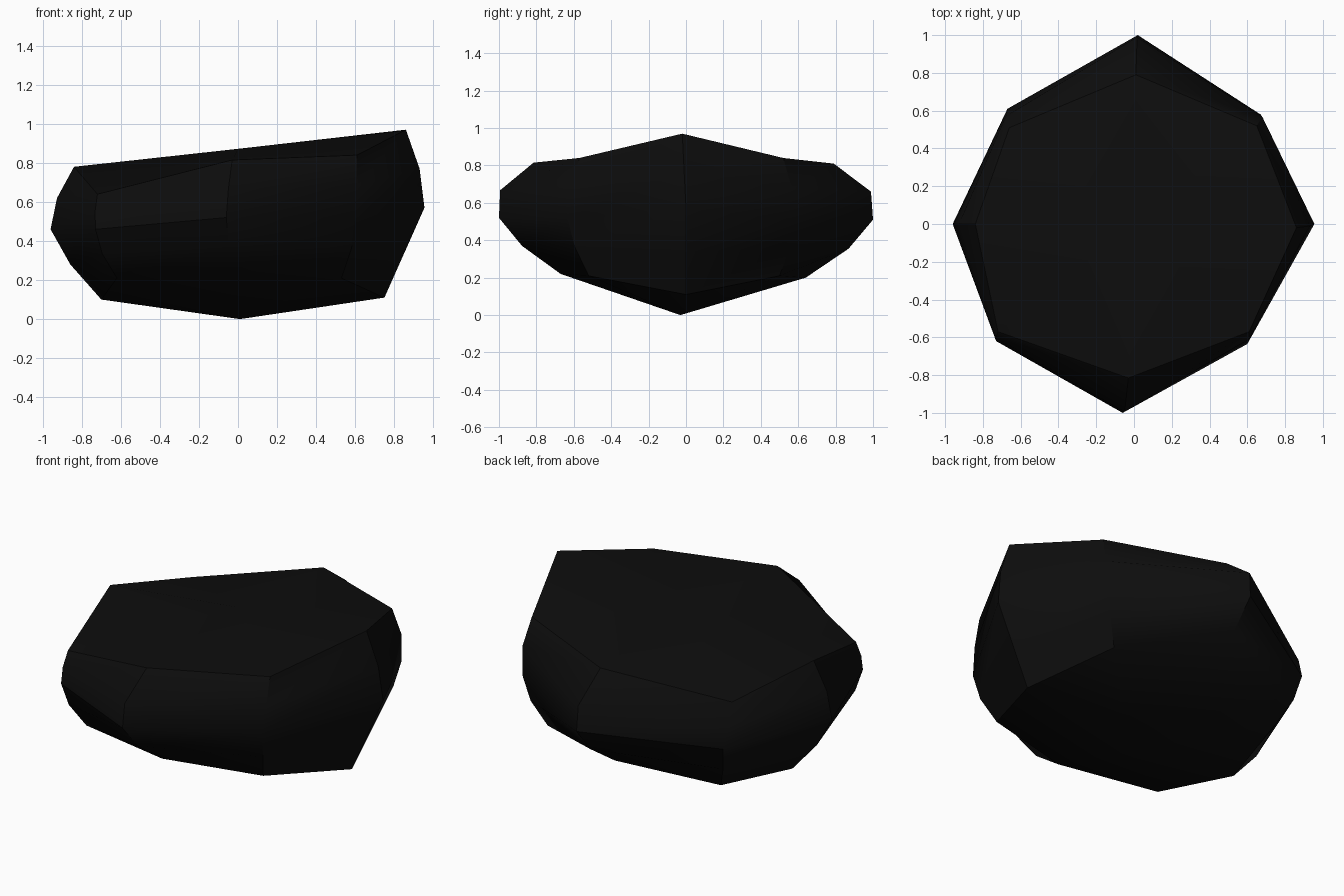
import bpy, bmesh
from mathutils import Vector

if "Cube" in bpy.data.objects:
    bpy.data.objects.remove(bpy.data.objects["Cube"])

# Eight-sided boulder: three key outlines, going E, NE, N, NW, W, SW, S, SE
TOP = [(.86, -.02, .97), (.65, .52, .84), (.01, .79, .81), (-.66, .51, .68),
       (-.84, 0, .78), (-.72, -.57, .64), (-.03, -.815, .815), (.61, -.57, .84)]
MID = [(.955, 0, .57), (.67, .58, .51), (.02, 1, .51), (-.67, .61, .44),
       (-.96, 0, .46), (-.73, -.62, .46), (-.06, -1, .52), (.6, -.635, .52)]
LOW = [(.75, 0, .11), (.56, .5, .21), (.02, .64, .20), (-.58, .5, .16),
       (-.70, 0, .10), (-.62, -.54, .21), (-.03, -.67, .22), (.53, -.52, .21)]
# Outward bulge of the rounding rings between the key outlines
UPPER_BULGE = [1.025, 1.03, 1.105, 1.02, 1.03, 1.01, 1.095, 1.01]
LOWER_BULGE = [1.0, 1.03, 1.06, 1.03, 1.035, 1.03, 1.05, 1.03]


def between(a, b, bulge):
    ring = []
    for p, q, k in zip(a, b, bulge):
        m = (Vector(p) + Vector(q)) / 2
        ring.append((m.x * k, m.y * k, m.z))
    return ring


bm = bmesh.new()
outlines = [LOW, between(LOW, MID, LOWER_BULGE), MID, between(MID, TOP, UPPER_BULGE), TOP]
rings = [[bm.verts.new(p) for p in ring] for ring in outlines]
bottom = bm.verts.new((.01, -.03, 0))
crown = bm.verts.new((0, 0, .872))

# Side bands, plus fans for the slanted top and the pointed underside
for i in range(8):
    j = (i + 1) % 8
    for a, b in zip(rings, rings[1:]):
        bm.faces.new((a[i], a[j], b[j], b[i]))
    bm.faces.new((rings[-1][i], rings[-1][j], crown))
    bm.faces.new((rings[0][j], rings[0][i], bottom))
bmesh.ops.recalc_face_normals(bm, faces=bm.faces)

mesh = bpy.data.meshes.new("boulder")
bm.to_mesh(mesh)
bm.free()
boulder = bpy.data.objects.new("boulder", mesh)
bpy.context.collection.objects.link(boulder)

# Near-black stone
stone = bpy.data.materials.new("black_stone")
stone.diffuse_color = (.004, .004, .004, 1)
stone.use_nodes = True
stone.node_tree.nodes["Principled BSDF"].inputs["Base Color"].default_value = stone.diffuse_color
mesh.materials.append(stone)

bpy.context.view_layer.objects.active = boulder
boulder.select_set(True)
bpy.ops.object.shade_smooth_by_angle(angle=.6)
